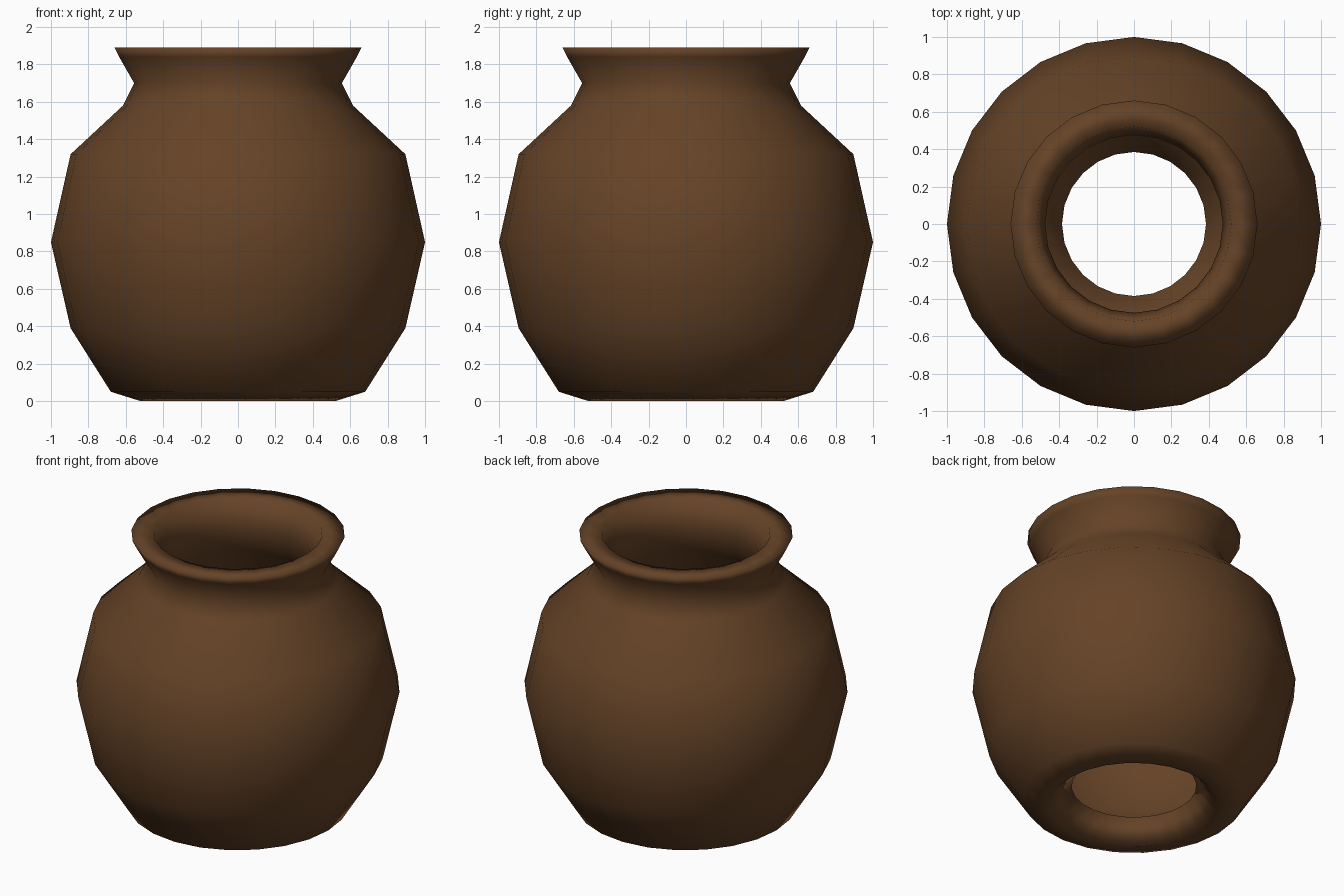
import bpy
import bmesh
import math

cube = bpy.data.objects.get("Cube")
if cube:
    bpy.data.objects.remove(cube, do_unlink=True)

SIDES = 24

# Fired clay colour
clay = bpy.data.materials.new("brown_clay")
clay.use_nodes = True
colour = (0.13, 0.056, 0.02, 1)
clay.diffuse_color = colour
shader = clay.node_tree.nodes["Principled BSDF"]
shader.inputs["Base Color"].default_value = colour
shader.inputs["Roughness"].default_value = 0.8

# Closed wall section as (radius, height): outside going up, inside going down
outside = [(0.385, 0.135), (0.52, 0), (0.68, 0.05), (0.895, 0.39), (1, 0.85),
           (0.895, 1.32), (0.615, 1.58), (0.555, 1.7), (0.635, 1.84), (0.66, 1.89)]
inside = [(0.52, 1.89), (0.475, 1.7), (0.54, 1.51), (0.8, 1.27),
          (0.9, 0.85), (0.81, 0.43), (0.62, 0.14)]
section = outside + inside


def revolve(name, profile, material):
    """Spin a closed profile round the z axis into a smooth solid."""
    bm = bmesh.new()
    points = [bm.verts.new((r, 0, z)) for r, z in profile]
    edges = [bm.edges.new((a, b)) for a, b in zip(points, points[1:] + points[:1])]
    bmesh.ops.spin(bm, geom=points + edges, cent=(0, 0, 0), axis=(0, 0, 1),
                   angle=math.tau, steps=SIDES, use_duplicate=False)
    bmesh.ops.remove_doubles(bm, verts=bm.verts[:], dist=0.001)
    bmesh.ops.recalc_face_normals(bm, faces=bm.faces[:])
    for face in bm.faces:
        face.smooth = True
    mesh = bpy.data.meshes.new(name)
    bm.to_mesh(mesh)
    bm.free()
    mesh.materials.append(material)
    obj = bpy.data.objects.new(name, mesh)
    bpy.context.collection.objects.link(obj)
    return obj


# Hollow pot with flared rim and an open base
revolve("clay_pot", section, clay)
